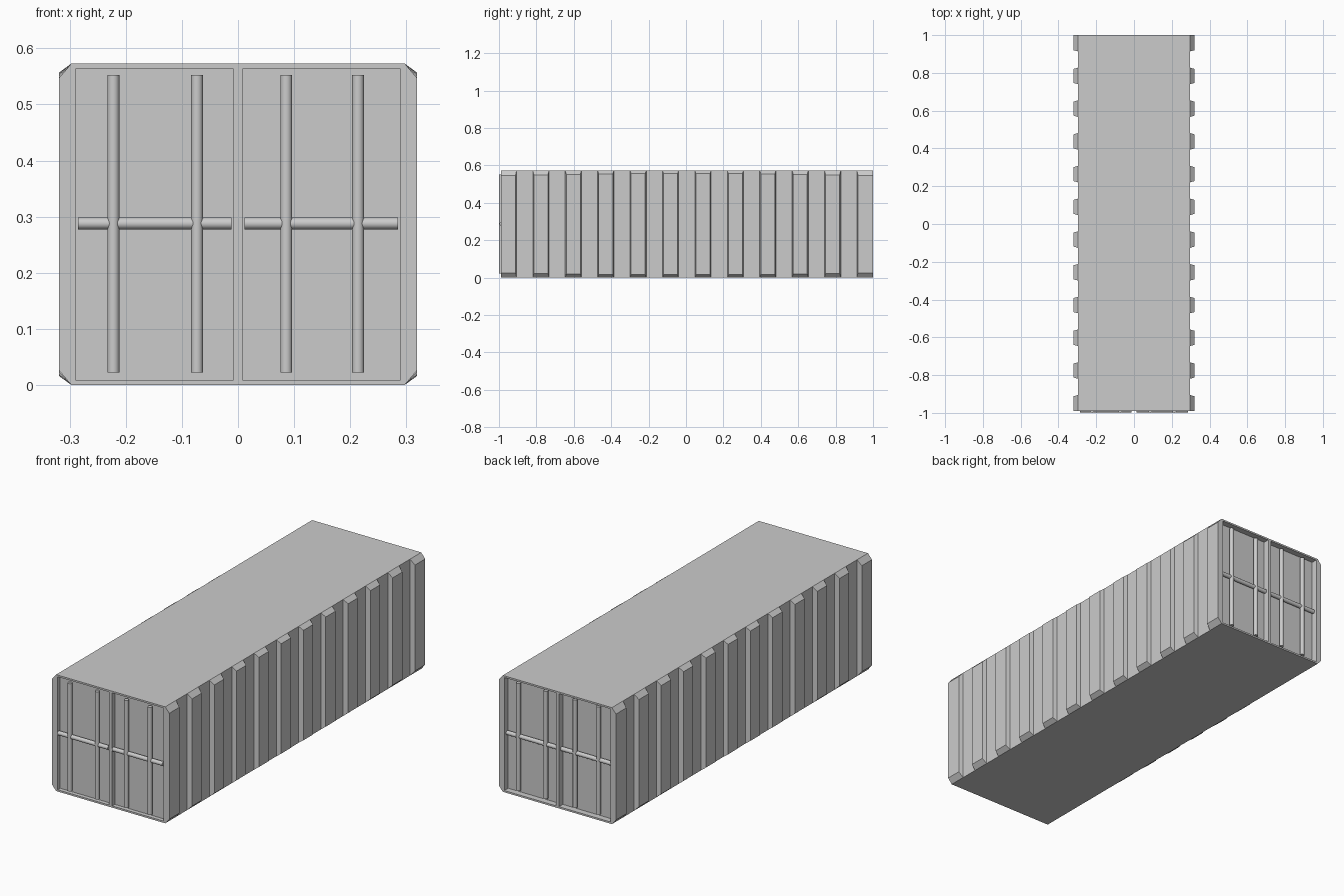
import bpy, bmesh
from math import pi
from mathutils import Matrix

if "Cube" in bpy.data.objects:
    bpy.data.objects.remove(bpy.data.objects["Cube"])

H, HALF_W, OUT = 0.573, 0.297, 0.319
FRONT, BACK = -0.99, 1.0


def finish(bm, name):
    bmesh.ops.recalc_face_normals(bm, faces=bm.faces[:])
    me = bpy.data.meshes.new(name)
    bm.to_mesh(me)
    bm.free()
    ob = bpy.data.objects.new(name, me)
    bpy.context.collection.objects.link(ob)
    return ob


# Main box with two recessed door panels at each end
bm = bmesh.new()
bmesh.ops.create_cube(bm, size=1)
for v in bm.verts:
    v.co.x *= 2 * HALF_W
    v.co.y = FRONT if v.co.y < 0 else BACK
    v.co.z = H if v.co.z > 0 else 0
bmesh.ops.bisect_plane(bm, geom=bm.verts[:] + bm.edges[:] + bm.faces[:],
                       plane_co=(0, 0, 0), plane_no=(1, 0, 0))
bm.normal_update()
doors = [f for f in bm.faces if abs(f.normal.y) > 0.9]
bmesh.ops.inset_individual(bm, faces=doors, thickness=0.012)
# keep the inset rim flush, then push the panels in
ring = bmesh.ops.inset_individual(bm, faces=doors, thickness=0.0)
for f in doors:
    shift = 0.02 if f.normal.y < 0 else -0.03
    bmesh.ops.translate(bm, verts=f.verts[:], vec=(0, shift, 0))
finish(bm, "container_body")

# Side ribs: tapered blocks with chamfered ends, 12 per side
COUNT = 12
bm = bmesh.new()
for side in (-1, 1):
    for i in range(COUNT):
        y = -0.949 + i * 0.1733
        y0, y1 = y - 0.0435, y + 0.0435
        o0, o1 = y0 + 0.006, y1 - 0.006
        if i == 0:
            y0 = o0 = FRONT
        if i == COUNT - 1:
            y1 = o1 = BACK
        ch = 0.016 + 0.010 * (abs(i - 5.5) / 5.5) ** 2
        base = [(y0, 0), (y1, 0), (y1, H), (y0, H)]
        outer = [(o0, ch), (o1, ch), (o1, H - ch), (o0, H - ch)]
        a = [bm.verts.new((side * HALF_W, p, z)) for p, z in base]
        b = [bm.verts.new((side * OUT, p, z)) for p, z in outer]
        bm.faces.new(a)
        bm.faces.new(b)
        for k in range(4):
            n = (k + 1) % 4
            bm.faces.new((a[k], a[n], b[n], b[k]))
finish(bm, "side_ribs")


# Door bars: vertical lock rods and horizontal rails on each end
def rod(bm, centre, length, horizontal):
    rot = Matrix.Rotation(pi / 2, 4, 'Y') if horizontal else Matrix()
    bmesh.ops.create_cone(bm, cap_ends=True, segments=20, radius1=0.0105,
                          radius2=0.0105, depth=length,
                          matrix=Matrix.Translation(centre) @ rot)


for name, y, s in (("front", -0.9895, 1), ("back", 0.985, -1)):
    bm = bmesh.new()
    for x in (-0.222, -0.073, 0.086, 0.214):
        rod(bm, (s * x, y, 0.2875), 0.53, False)
    for x in (-0.1485, 0.1485):
        rod(bm, (x, y + s * 0.003, 0.288), 0.273, True)
    ob = finish(bm, name + "_door_bars")
    bpy.ops.object.select_all(action='DESELECT')
    ob.select_set(True)
    bpy.context.view_layer.objects.active = ob
    bpy.ops.object.shade_smooth_by_angle()
